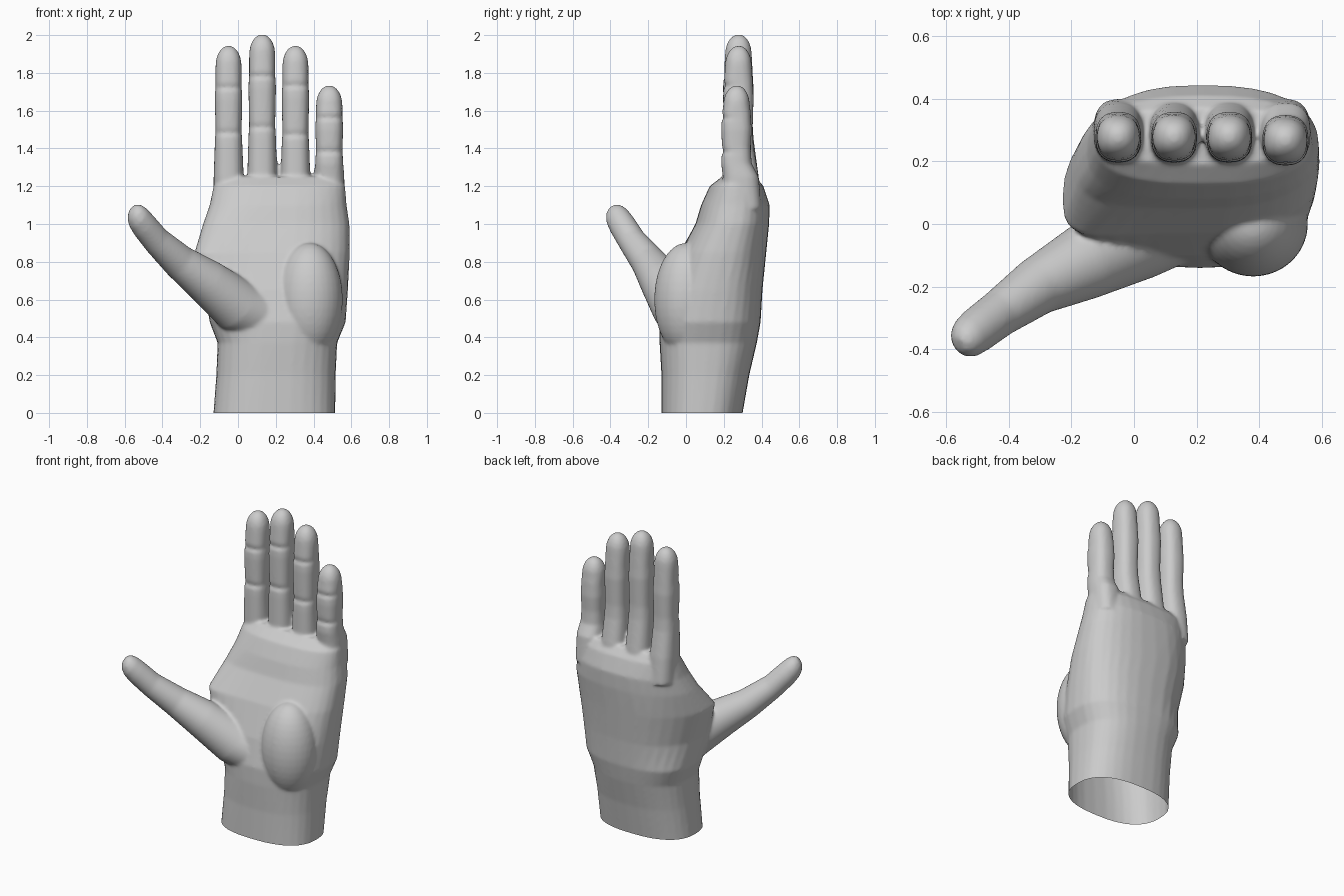
import bpy, bmesh
from math import cos, sin, pi, sqrt
from mathutils import Vector, Matrix

cube = bpy.data.objects.get("Cube")
if cube:
    bpy.data.objects.remove(cube)

SIDES = 32
bm = bmesh.new()


def spow(v, p):
    return abs(v) ** p * (1 if v >= 0 else -1)


def loft(rings):
    """Skin a list of rings and cap both ends."""
    loops = [[bm.verts.new(p) for p in ring] for ring in rings]
    for a, b in zip(loops, loops[1:]):
        for i in range(SIDES):
            j = (i + 1) % SIDES
            bm.faces.new((a[i], a[j], b[j], b[i]))
    bm.faces.new(loops[0][::-1])
    bm.faces.new(loops[-1])


def flat_ring(z, x0, x1, y0, y1, skew=0.0, power=0.8):
    """Rounded box outline; skew draws the thumb side forward."""
    ring = []
    for i in range(SIDES):
        c, s = cos(2 * pi * i / SIDES), sin(2 * pi * i / SIDES)
        x = (x0 + x1) / 2 + (x1 - x0) / 2 * spow(c, power)
        y = (y0 + y1) / 2 + (y1 - y0) / 2 * spow(s, power)
        ring.append((x, y + skew * max(0, -c) ** 2, z))
    return ring


# Wrist and palm
loft([flat_ring(*r) for r in (
    (-0.08, -.135, .515, -.13, .29), (0, -.13, .515, -.13, .30),
    (.2, -.115, .517, -.13, .335), (.37, -.108, .525, -.14, .375),
    (.48, -.15, .57, -.14, .395), (.65, -.18, .582, -.10, .405, -.08),
    (.85, -.23, .592, -.03, .425, -.12), (1.0, -.185, .59, .05, .44, -.06),
    (1.1, -.15, .575, .08, .443, -.03), (1.2, -.13, .567, .125, .41),
    (1.25, -.11, .55, .19, .37))])

# Heel of the palm
bmesh.ops.create_uvsphere(
    bm, u_segments=32, v_segments=20, radius=1,
    matrix=Matrix.Translation((.38, 0, .6)) @ Matrix.Diagonal((.175, .168, .3, 1)))


def finger(x, tip, creases, half, y):
    """Tapered finger with two shallow creases on the palm side."""
    r = half
    rings = [flat_ring(1.08, x - r - .01, x + r + .01, .2, .40),
             flat_ring(1.25, x - r - .01, x + r + .01, .195, .385)]
    for z in creases:
        rings += [flat_ring(z - .06, x - r - .004, x + r + .004, y - .084, y + .078),
                  flat_ring(z - .015, x - r - .002, x + r + .002, y - .082, y + .075),
                  flat_ring(z, x - r, x + r, y - .069, y + .074),
                  flat_ring(z + .025, x - r, x + r, y - .079, y + .073)]
    for t in (0, .3, .55, .75, .9, .98):
        k = sqrt(1 - t * t)
        rings.append(flat_ring(tip - .1 + .105 * t, x - r * k, x + r * k,
                               y - .073 * k, y + .068 * k, 0, .9))
    loft(rings)


finger(-.05, 1.94, (1.48, 1.72), .069, .28)
finger(.128, 2.0, (1.51, 1.78), .069, .28)
finger(.304, 1.94, (1.47, 1.73), .069, .28)
finger(.483, 1.73, (1.38, 1.56), .07, .27)

# Thumb: round rings along a path of (point, radius)
path = [((.1, .01, .52), .15), ((0, -.04, .565), .145), ((-.17, -.13, .70), .118),
        ((-.31, -.2, .80), .092), ((-.43, -.285, .91), .075),
        ((-.5, -.338, .995), .072), ((-.53, -.362, 1.035), .066),
        ((-.548, -.376, 1.062), .052), ((-.56, -.385, 1.08), .026)]
axis = (Vector(path[-1][0]) - Vector(path[0][0])).normalized()
u = axis.cross(Vector((0, 0, 1))).normalized()
v = axis.cross(u)
loft([[Vector(p) + r * (u * cos(2 * pi * i / SIDES) + v * sin(2 * pi * i / SIDES))
       for i in range(SIDES)] for p, r in path])

bmesh.ops.recalc_face_normals(bm, faces=bm.faces)
mesh = bpy.data.meshes.new("hand_parts")
bm.to_mesh(mesh)
bm.free()
hand = bpy.data.objects.new("hand", mesh)
bpy.context.collection.objects.link(hand)

# Fuse the parts into one soft skin
remesh = hand.modifiers.new("fuse", 'REMESH')
remesh.mode = 'VOXEL'
remesh.voxel_size = 0.01
smooth = hand.modifiers.new("soften", 'SMOOTH')
smooth.factor = 0.5
smooth.iterations = 7
skin = bpy.data.meshes.new_from_object(
    hand.evaluated_get(bpy.context.evaluated_depsgraph_get()))
hand.modifiers.clear()

# Open the wrist at the ground
bm = bmesh.new()
bm.from_mesh(skin)
bmesh.ops.bisect_plane(bm, geom=bm.verts[:] + bm.edges[:] + bm.faces[:],
                       plane_co=(0, 0, 0), plane_no=(0, 0, 1), clear_inner=True)
for face in bm.faces:
    face.smooth = True
bm.to_mesh(skin)
bm.free()
skin.name = "hand"
hand.data = skin
bpy.data.meshes.remove(mesh)

# Plain grey skin
mat = bpy.data.materials.new("light_grey")
mat.use_nodes = True
grey = (0.6, 0.6, 0.6, 1)
mat.diffuse_color = grey
mat.node_tree.nodes["Principled BSDF"].inputs["Base Color"].default_value = grey
skin.materials.clear()
skin.materials.append(mat)
